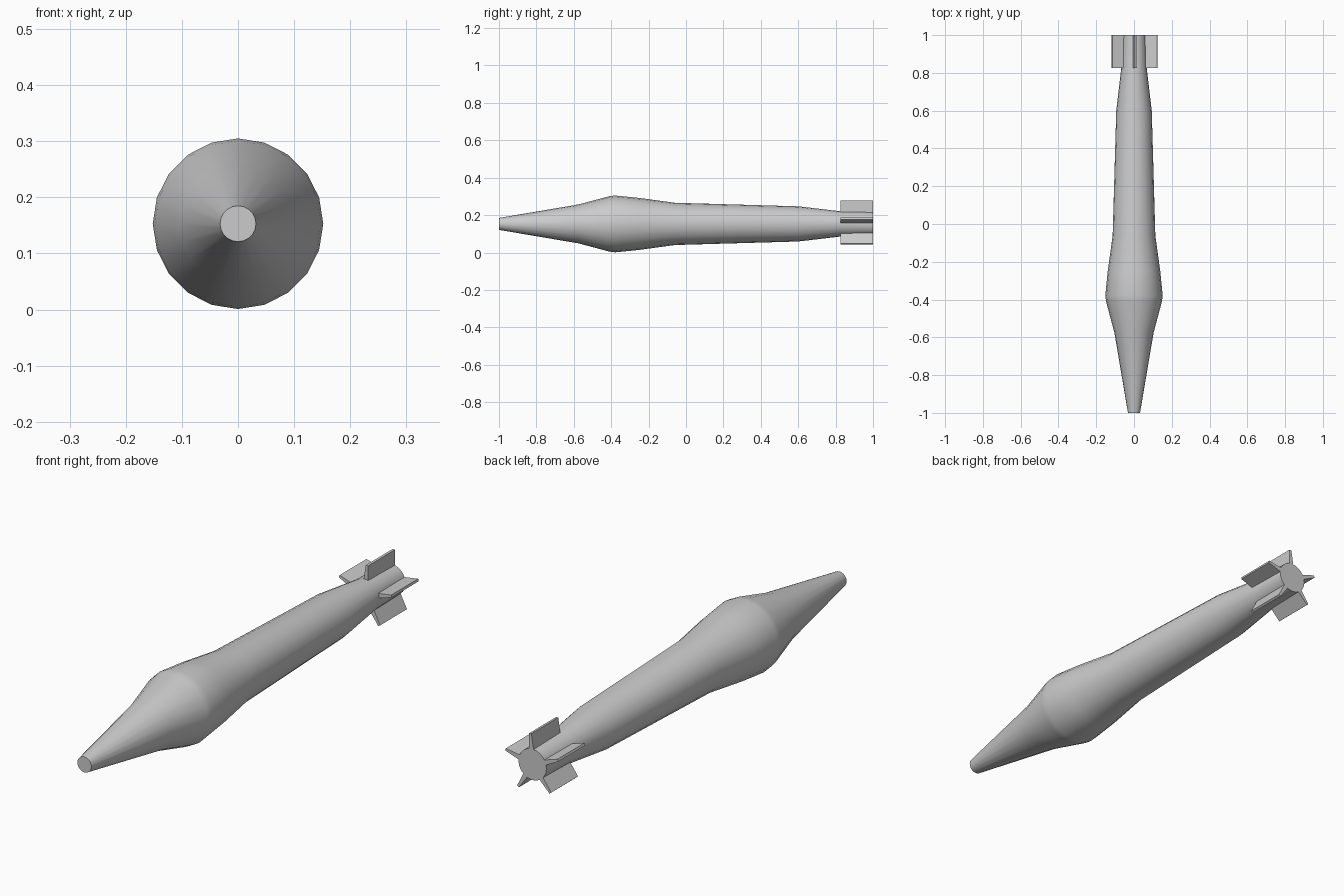
import bpy, bmesh, math
from mathutils import Matrix

if "Cube" in bpy.data.objects:
    bpy.data.objects.remove(bpy.data.objects["Cube"])

CZ = 0.153      # height of the long axis
SIDES = 20


def finish(name, bm):
    bmesh.ops.recalc_face_normals(bm, faces=bm.faces)
    me = bpy.data.meshes.new(name)
    bm.to_mesh(me)
    bm.free()
    ob = bpy.data.objects.new(name, me)
    bpy.context.collection.objects.link(ob)
    return ob


# Body: (y, radius) profile turned around the y axis
profile = [(-1.0, 0.032), (-0.575, 0.104), (-0.41, 0.148), (-0.38, 0.152),
           (-0.25, 0.139), (-0.06, 0.113), (0.6, 0.094), (0.83, 0.067), (1.0, 0.064)]
bm = bmesh.new()
rings = []
for y, r in profile:
    rings.append([bm.verts.new((r * math.sin(a), y, CZ + r * math.cos(a)))
                  for a in (2 * math.pi * i / SIDES for i in range(SIDES))])
for a, b in zip(rings, rings[1:]):
    for i in range(SIDES):
        j = (i + 1) % SIDES
        bm.faces.new((a[i], a[j], b[j], b[i]))
bm.faces.new(rings[0])
bm.faces.new(rings[-1])
body = finish("body", bm)
bpy.context.view_layer.objects.active = body
body.select_set(True)
bpy.ops.object.shade_smooth_by_angle(angle=math.radians(40))

# Tail fins: five tapered plates, slightly rotated off vertical
for k in range(5):
    bm = bmesh.new()
    bmesh.ops.create_cube(bm, size=1)
    for v in bm.verts:
        tip = v.co.z > 0
        half = 0.005 if tip else 0.011
        v.co = (math.copysign(half, v.co.x),
                1.0 if v.co.y > 0 else 0.825,
                0.126 if tip else 0.05)
    rot = Matrix.Rotation(math.radians(4.5 + 72 * k), 4, 'Y')
    bm.transform(Matrix.Translation((0, 0, CZ)) @ rot)
    finish(f"tail_fin_{k + 1}", bm)
